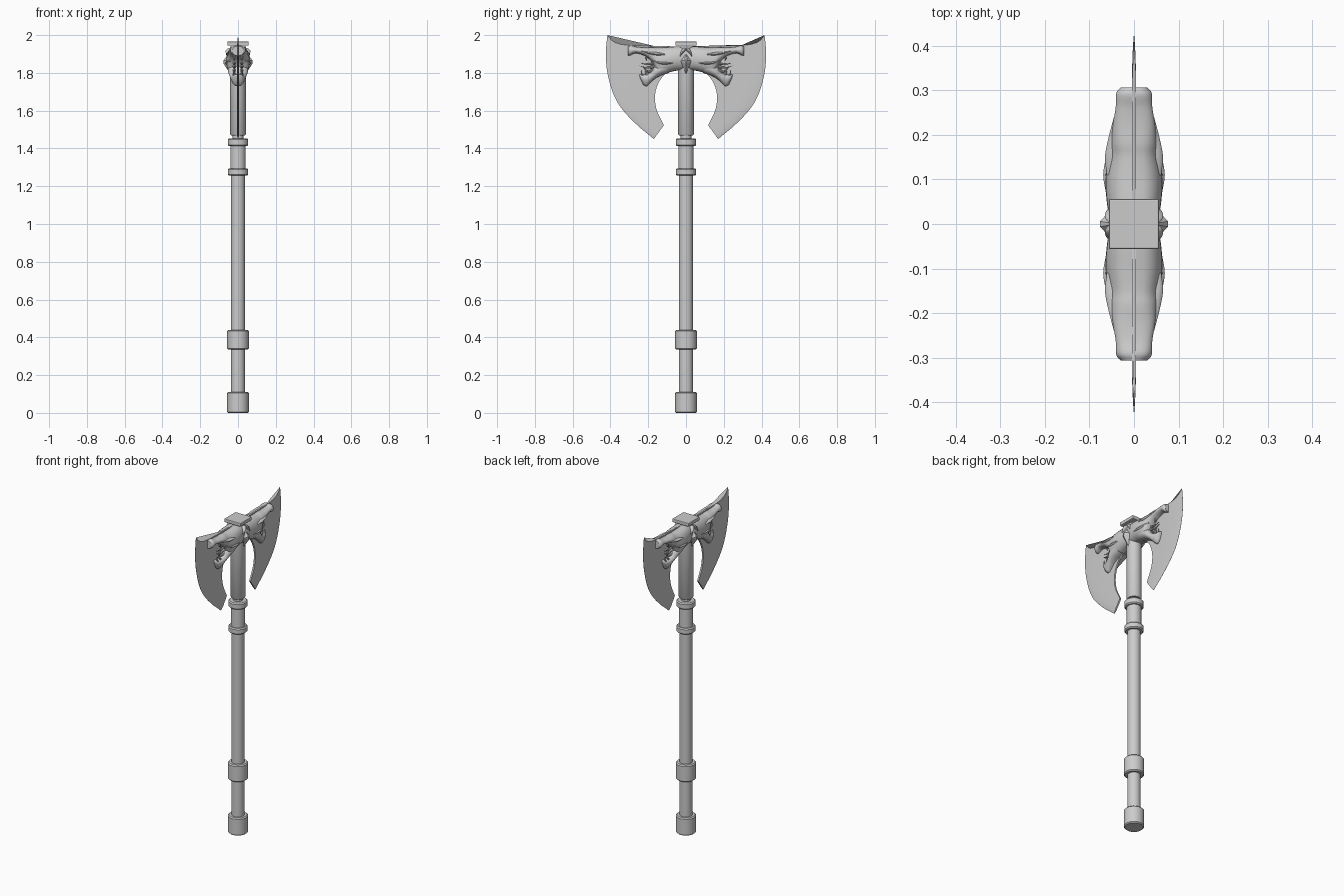
import bpy, bmesh, math
from mathutils import Vector

if "Cube" in bpy.data.objects:
    bpy.data.objects.remove(bpy.data.objects["Cube"])


def finish(name, verts, faces, mirror=(False, False), smooth=40, subsurf=0):
    me = bpy.data.meshes.new(name)
    me.from_pydata([tuple(v) for v in verts], [], faces)
    bm = bmesh.new()
    bm.from_mesh(me)
    bmesh.ops.remove_doubles(bm, verts=bm.verts, dist=1e-5)
    bmesh.ops.recalc_face_normals(bm, faces=bm.faces)
    bm.to_mesh(me)
    bm.free()
    ob = bpy.data.objects.new(name, me)
    bpy.context.collection.objects.link(ob)
    if any(mirror):
        m = ob.modifiers.new("mirror", 'MIRROR')
        m.use_axis = (mirror[0], mirror[1], False)
        m.use_mirror_merge = False
    if subsurf:
        ob.modifiers.new("subsurf", 'SUBSURF').levels = subsurf
    bpy.ops.object.select_all(action='DESELECT')
    ob.select_set(True)
    bpy.context.view_layer.objects.active = ob
    bpy.ops.object.shade_smooth_by_angle(angle=math.radians(smooth))
    return ob


def skin(rings):
    """Verts and faces for a stack of equal closed rings with capped ends."""
    n = len(rings[0])
    verts = [v for r in rings for v in r]
    faces = [(i*n+j, i*n+(j+1) % n, (i+1)*n+(j+1) % n, (i+1)*n+j)
             for i in range(len(rings)-1) for j in range(n)]
    faces += [tuple(range(n)), tuple(range(len(verts)-n, len(verts)))]
    return verts, faces


def lathe(name, profile, n=32):
    rings = [[(r*math.cos(2*math.pi*k/n), r*math.sin(2*math.pi*k/n), z)
              for k in range(n)] for r, z in profile]
    return finish(name, *skin(rings))


def band(name, r, z0, z1, b=0.006):
    return lathe(name, [(r-b, z0), (r, z0+b), (r, z1-b), (r-b, z1)])


def spline(pts, steps):
    """Catmull-Rom through tuples of any length."""
    p = [Vector(q) for q in pts]
    p = [2*p[0]-p[1]] + p + [2*p[-1]-p[-2]]
    out = []
    for i in range(1, len(p)-2):
        a, b, c, d = p[i-1:i+3]
        for s in range(steps):
            t = s/steps
            out.append(0.5*(2*b + (c-a)*t + (2*a-5*b+4*c-d)*t*t + (3*b-a-3*c+d)*t**3))
    return out + [p[-2]]


def relief(name, sections, steps=5, n=14, power=0.75):
    """Domed half-body on the blade; section = top y,z / bottom y,z / width."""
    tops = spline([s[:2] for s in sections], steps)
    bots = spline([s[2:4] for s in sections], steps)
    wids = spline([(s[4], 0) for s in sections], steps)
    rings = []
    for a, b, w in zip(tops, bots, wids):
        ring = []
        for k in range(n+1):
            t = math.pi*k/n
            c = a.lerp(b, (1-math.cos(t))/2)
            ring.append((0.003 + w.x*max(math.sin(t), 0)**power, c.x, c.y))
        rings.append(ring)
    return finish(name, *skin(rings), mirror=(True, True), smooth=50)


# Shaft and fittings
lathe("grip", [(0.037, 0.05), (0.037, 1.28)])
band("pommel", 0.057, 0.0, 0.11)
band("lower_collar", 0.057, 0.335, 0.44)
band("grip_ring", 0.054, 1.257, 1.295)
lathe("upper_sleeve", [(0.041, 1.28), (0.041, 1.43)])
band("sleeve_ring", 0.054, 1.413, 1.453)
lathe("neck", [(0.028, 1.44), (0.028, 1.49)])
lathe("head_post", [(0.036, 1.468), (0.042, 1.476), (0.042, 1.94)])

# Blades: rows run from the inner edge to the cutting edge
inner = spline([(0.0, 1.94), (0.0, 1.88), (0.04, 1.82), (0.10, 1.80),
                (0.14, 1.757), (0.163, 1.69), (0.157, 1.61), (0.117, 1.523)], 5)
outer = spline([(0.416, 2.0), (0.423, 1.93), (0.423, 1.86), (0.413, 1.785),
                (0.385, 1.69), (0.34, 1.61), (0.26, 1.525), (0.17, 1.45)], 5)
cols = [(0, 0.005, 0), (0.4, 0.005, 0.022), (0.7, 0.005, 0.037),
        (0.82, 0.004, 0.039), (0.9, 0.003, 0.034), (0.95, 0.002, 0.023), (1, 0.0003, 0)]
rings = []
for i, (a, b) in enumerate(zip(inner, outer)):
    fade = max(0, 1 - i/18)
    row = [(w, *(a.lerp(b, f) - Vector((0, sag*fade)))) for f, w, sag in cols]
    rings.append(row + [(-x, y, z) for x, y, z in reversed(row)])
finish("blades", *skin(rings), mirror=(False, True), smooth=30)

# Beast heads: skull with snout, lower jaw, brow and nostril ridges
relief("beast_skull", [
    (0.00, 1.940, 0.00, 1.815, 0.050), (0.05, 1.940, 0.05, 1.812, 0.058),
    (0.10, 1.936, 0.10, 1.800, 0.061), (0.15, 1.934, 0.145, 1.790, 0.056),
    (0.18, 1.936, 0.175, 1.850, 0.050), (0.22, 1.935, 0.215, 1.888, 0.045),
    (0.26, 1.938, 0.265, 1.904, 0.038), (0.29, 1.945, 0.295, 1.893, 0.037),
    (0.306, 1.940, 0.306, 1.892, 0.027)])
relief("lower_jaw", [
    (0.12, 1.87, 0.09, 1.80, 0.052), (0.165, 1.835, 0.135, 1.785, 0.050),
    (0.185, 1.805, 0.165, 1.768, 0.042), (0.215, 1.792, 0.190, 1.745, 0.034),
    (0.245, 1.792, 0.208, 1.729, 0.026), (0.242, 1.770, 0.226, 1.736, 0.012)])
relief("brow_ridge", [
    (0.11, 1.905, 0.11, 1.890, 0.058), (0.15, 1.912, 0.15, 1.888, 0.062),
    (0.19, 1.915, 0.19, 1.894, 0.055), (0.24, 1.920, 0.24, 1.912, 0.042)], n=10)
relief("cheek_ridge", [
    (0.07, 1.860, 0.07, 1.845, 0.060), (0.11, 1.865, 0.11, 1.838, 0.066),
    (0.15, 1.868, 0.15, 1.842, 0.059), (0.178, 1.872, 0.178, 1.860, 0.046)], n=10)


# Curved fangs: base y,z, bend point, tip
def fang(i, base, bend, tip, r, x=0.02):
    rings = []
    path = spline([base, bend, tip], 4)
    for k, c in enumerate(path):
        d = path[min(k+1, len(path)-1)] - path[max(k-1, 0)]
        side = Vector((-d.y, d.x)).normalized()
        q = r*(1 - 0.95*k/(len(path)-1))
        rings.append([(x+q*math.cos(a), c.x+side.x*q*math.sin(a), c.y+side.y*q*math.sin(a))
                      for a in [j*math.pi/4 for j in range(8)]])
    finish(f"fang_{i}", *skin(rings), mirror=(True, True))


for i, f in enumerate([
        ((0.165, 1.855), (0.20, 1.845), (0.240, 1.852), 0.008),
        ((0.165, 1.835), (0.21, 1.827), (0.245, 1.838), 0.009),
        ((0.170, 1.815), (0.20, 1.808), (0.222, 1.824), 0.009),
        ((0.205, 1.790), (0.213, 1.805), (0.208, 1.825), 0.008),
        ((0.230, 1.785), (0.236, 1.800), (0.232, 1.815), 0.006),
        ((0.205, 1.890), (0.210, 1.875), (0.202, 1.862), 0.007)]):
    fang(i, *f)

# Faceted gem on each broad side, with petals beside it
gem = [(0.04, 0, 1.915), (0.055, 0.029, 1.862), (0.04, 0, 1.793), (0.055, -0.029, 1.862),
       (0.076, 0.006, 1.868), (0.076, -0.006, 1.868), (0.076, 0, 1.848)]
finish("gem", gem, [(0, 1, 4), (0, 4, 5), (0, 5, 3), (1, 2, 6), (1, 6, 4), (3, 6, 2),
                    (3, 5, 6), (4, 6, 5), (0, 3, 2, 1)], mirror=(True, False), smooth=10)
relief("gem_petal", [
    (0.004, 1.935, 0.002, 1.915, 0.054), (0.018, 1.930, 0.010, 1.905, 0.062),
    (0.030, 1.912, 0.020, 1.893, 0.061), (0.034, 1.888, 0.030, 1.884, 0.057)], n=8)

# Square cap plate on top
bpy.ops.mesh.primitive_cube_add(size=1, location=(0, 0, 1.955))
cap = bpy.context.object
cap.name = "cap_plate"
cap.scale = (0.113, 0.113, 0.022)
bpy.ops.object.transform_apply(location=False, scale=True)
bev = cap.modifiers.new("bevel", 'BEVEL')
bev.width, bev.segments = 0.004, 2
